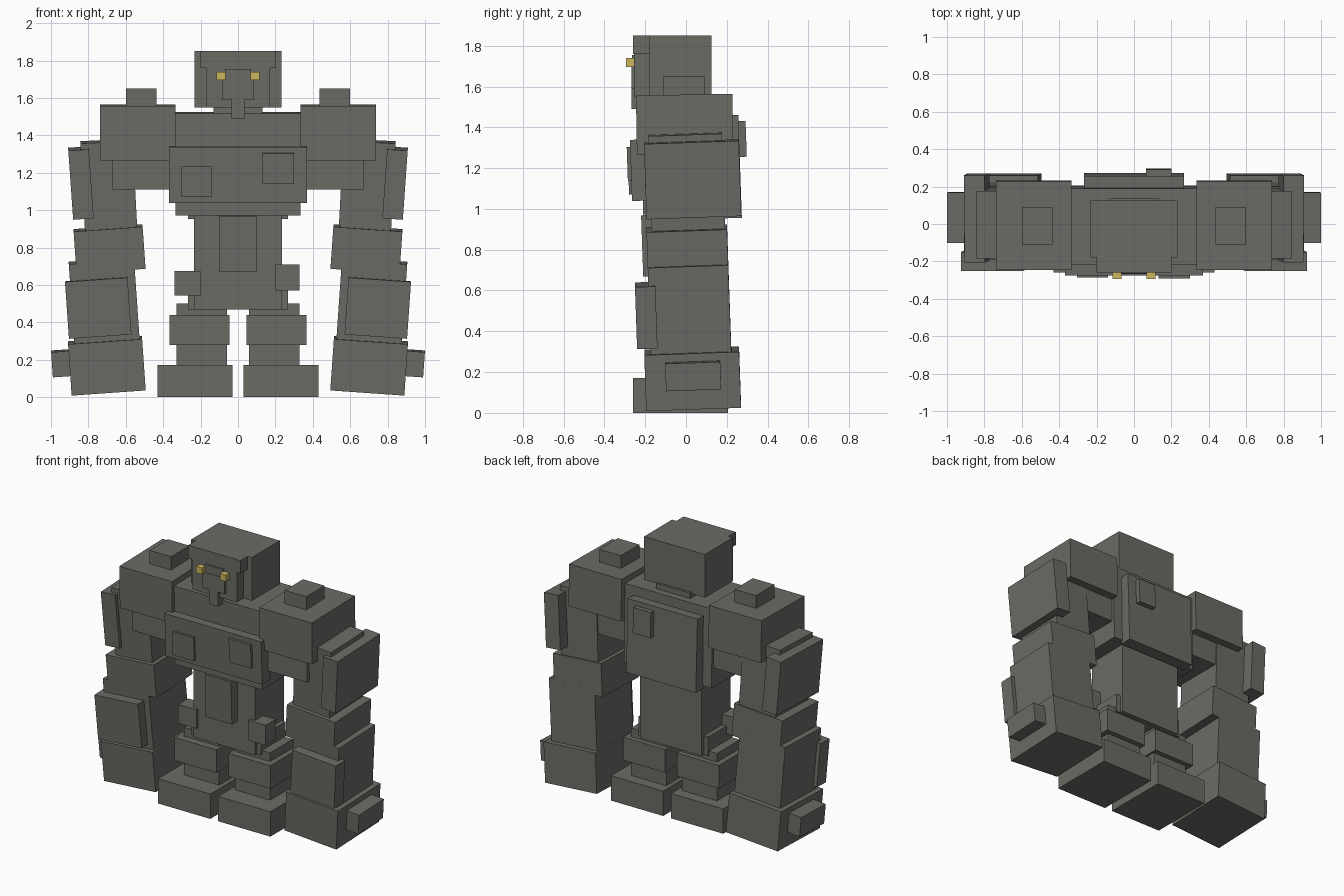
import bpy
from math import radians
from mathutils import Vector

default = bpy.data.objects.get("Cube")
if default:
    bpy.data.objects.remove(default, do_unlink=True)


def make_material(name, colour):
    mat = bpy.data.materials.new(name)
    mat.use_nodes = True
    mat.diffuse_color = (*colour, 1)
    mat.node_tree.nodes["Principled BSDF"].inputs["Base Color"].default_value = (*colour, 1)
    return mat


stone = make_material("stone grey", (0.145, 0.145, 0.13))
glow = make_material("eye yellow", (0.6, 0.47, 0.11))


def block(name, x, y, z, lean=0, roll=0, mat=stone):
    """Flat-faced block from its x, y and z ranges, turned about its centre."""
    spans = (x, y, z)
    centre = Vector([(a + b) / 2 for a, b in spans])
    bpy.ops.mesh.primitive_cube_add(size=1, location=centre)
    obj = bpy.context.object
    obj.name = name
    obj.scale = [b - a for a, b in spans]
    obj.rotation_euler = (radians(lean), radians(roll), 0)
    obj.data.materials.append(mat)
    return obj


def wide(name, half, y, z, lean=0):
    """Block centred on the middle plane."""
    return block(name, (-half, half), y, z, lean)


def pair(name, x, y, z, lean=0, roll=0, mat=stone):
    """The same block on the left and, mirrored, on the right."""
    block("left_" + name, x, y, z, lean, roll, mat)
    block("right_" + name, (-x[1], -x[0]), y, z, lean, -roll, mat)


# Head and face
wide("head", 0.233, (-0.18, 0.125), (1.55, 1.85))
wide("brow", 0.2, (-0.26, -0.17), (1.76, 1.85))
wide("face", 0.17, (-0.255, -0.17), (1.55, 1.77))
wide("muzzle", 0.085, (-0.268, -0.2), (1.59, 1.7))
wide("nose_bridge", 0.07, (-0.265, -0.2), (1.69, 1.755))
wide("chin", 0.035, (-0.267, -0.18), (1.49, 1.595))
pair("eye", (0.068, 0.114), (-0.295, -0.25), (1.695, 1.74), mat=glow)
wide("neck", 0.13, (-0.15, 0.14), (1.45, 1.56))

# Torso
wide("torso", 0.335, (-0.215, 0.195), (0.975, 1.52), lean=1)
wide("chest_plate", 0.37, (-0.27, -0.18), (1.04, 1.34), lean=2)
block("right_chest_stone", (-0.305, -0.14), (-0.282, -0.24), (1.07, 1.235), lean=2)
block("left_chest_stone", (0.132, 0.3), (-0.288, -0.24), (1.14, 1.305), lean=2)
wide("back_plate", 0.267, (0.18, 0.265), (0.955, 1.46), lean=2)
block("back_stone", (0.065, 0.2), (0.24, 0.295), (1.255, 1.43), lean=2)
wide("waist", 0.235, (-0.15, 0.165), (0.47, 1.0))
wide("belly_plate", 0.1, (-0.215, -0.14), (0.67, 0.97), lean=2)
wide("pelvis", 0.267, (-0.13, 0.14), (0.47, 0.6))
block("left_hip_stone", (0.2, 0.33), (-0.17, -0.06), (0.57, 0.71))
block("right_hip_stone", (-0.34, -0.2), (-0.17, -0.06), (0.545, 0.675))

# Shoulders
pair("shoulder", (0.335, 0.737), (-0.243, 0.23), (1.27, 1.56), lean=1)
pair("shoulder_stone", (0.435, 0.6), (-0.11, 0.09), (1.54, 1.65))
pair("armpit", (0.32, 0.67), (-0.2, 0.175), (1.11, 1.3))

# Arms, leaning slightly inward toward the ground
pair("upper_arm", (0.55, 0.83), (-0.175, 0.185), (0.86, 1.37), 2, 3)
pair("arm_pad", (0.785, 0.895), (-0.2, 0.265), (0.96, 1.33), 2, 4)
pair("elbow", (0.502, 0.872), (-0.19, 0.205), (0.68, 0.905), 2, 4)
pair("forearm", (0.54, 0.89), (-0.18, 0.215), (0.28, 0.73), 2, 4)
pair("forearm_plate", (0.58, 0.915), (-0.245, -0.145), (0.325, 0.63), 2, 4)
pair("fist", (0.503, 0.9), (-0.2, 0.265), (0.03, 0.305), 2, 4)
pair("knuckle", (0.86, 0.995), (-0.1, 0.17), (0.115, 0.25), 2, 4)

# Legs
pair("shin", (0.06, 0.33), (-0.12, 0.13), (0.1, 0.5))
pair("knee", (0.045, 0.367), (-0.17, 0.165), (0.28, 0.44))
pair("foot", (0.03, 0.43), (-0.26, 0.207), (0, 0.172))
